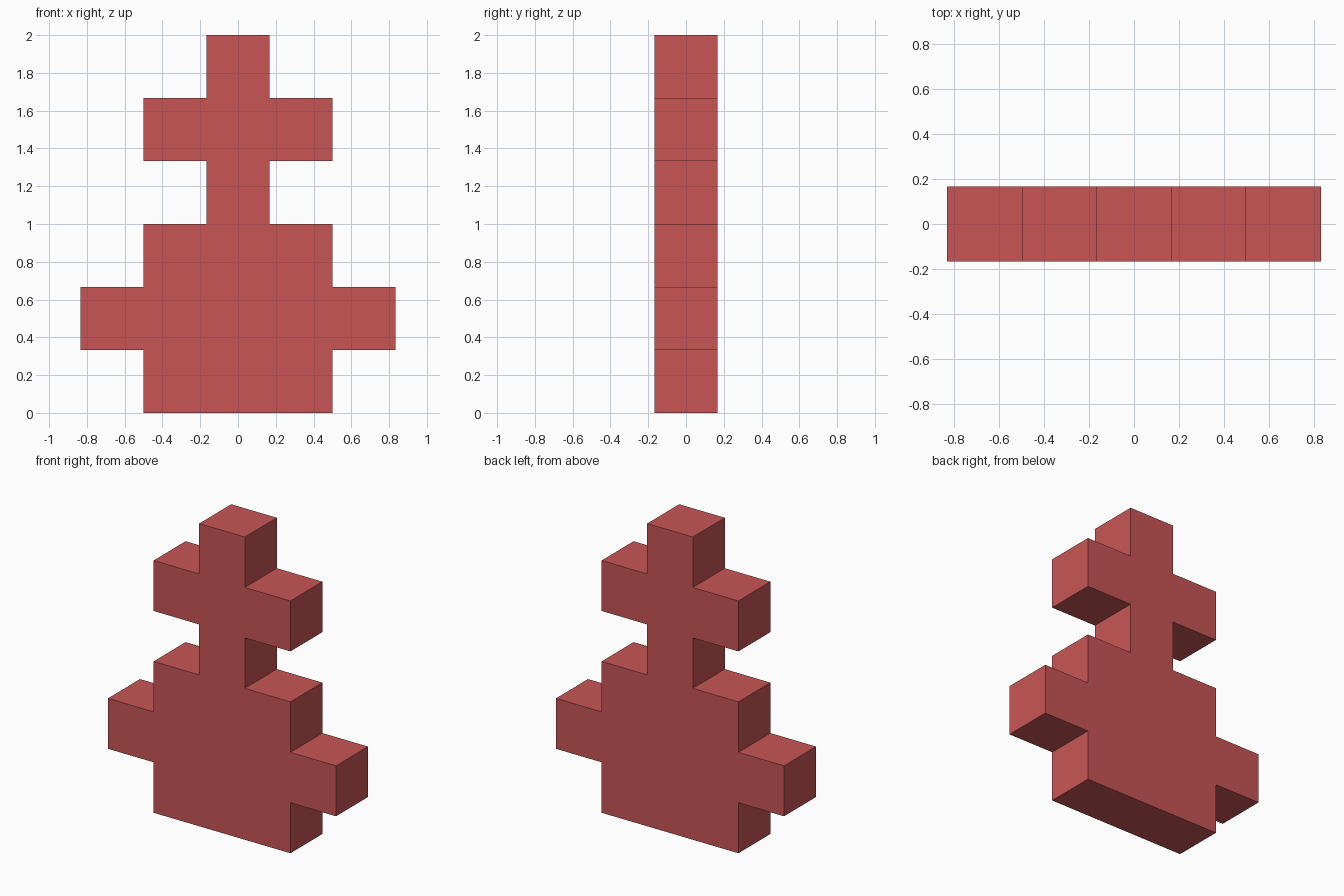
import bpy, bmesh

if "Cube" in bpy.data.objects:
    bpy.data.objects.remove(bpy.data.objects["Cube"])

U = 1 / 3  # edge length of one block

red = bpy.data.materials.new("red")
red.diffuse_color = (0.58, 0.091, 0.091, 1)
red.use_nodes = True
red.node_tree.nodes["Principled BSDF"].inputs["Base Color"].default_value = red.diffuse_color

# Half-width of each one-block-high row, bottom to top
half_widths = [1.5 * U, 2.5 * U, 1.5 * U, 0.5 * U, 1.5 * U, 0.5 * U]

# Right side of the stepped outline, then its mirror image
right = []
for i, w in enumerate(half_widths):
    right += [(w, i * U), (w, (i + 1) * U)]
outline = right + [(-x, z) for x, z in reversed(right)]

# Extrude the outline from front to back
bm = bmesh.new()
front = bm.faces.new([bm.verts.new((x, -U / 2, z)) for x, z in outline])
extruded = bmesh.ops.extrude_face_region(bm, geom=[front], use_keep_orig=True)
back_verts = [g for g in extruded["geom"] if isinstance(g, bmesh.types.BMVert)]
bmesh.ops.translate(bm, verts=back_verts, vec=(0, U, 0))
bmesh.ops.recalc_face_normals(bm, faces=bm.faces)

mesh = bpy.data.meshes.new("stepped_block_figure")
bm.to_mesh(mesh)
bm.free()
mesh.materials.append(red)
figure = bpy.data.objects.new("stepped_block_figure", mesh)
bpy.context.collection.objects.link(figure)
